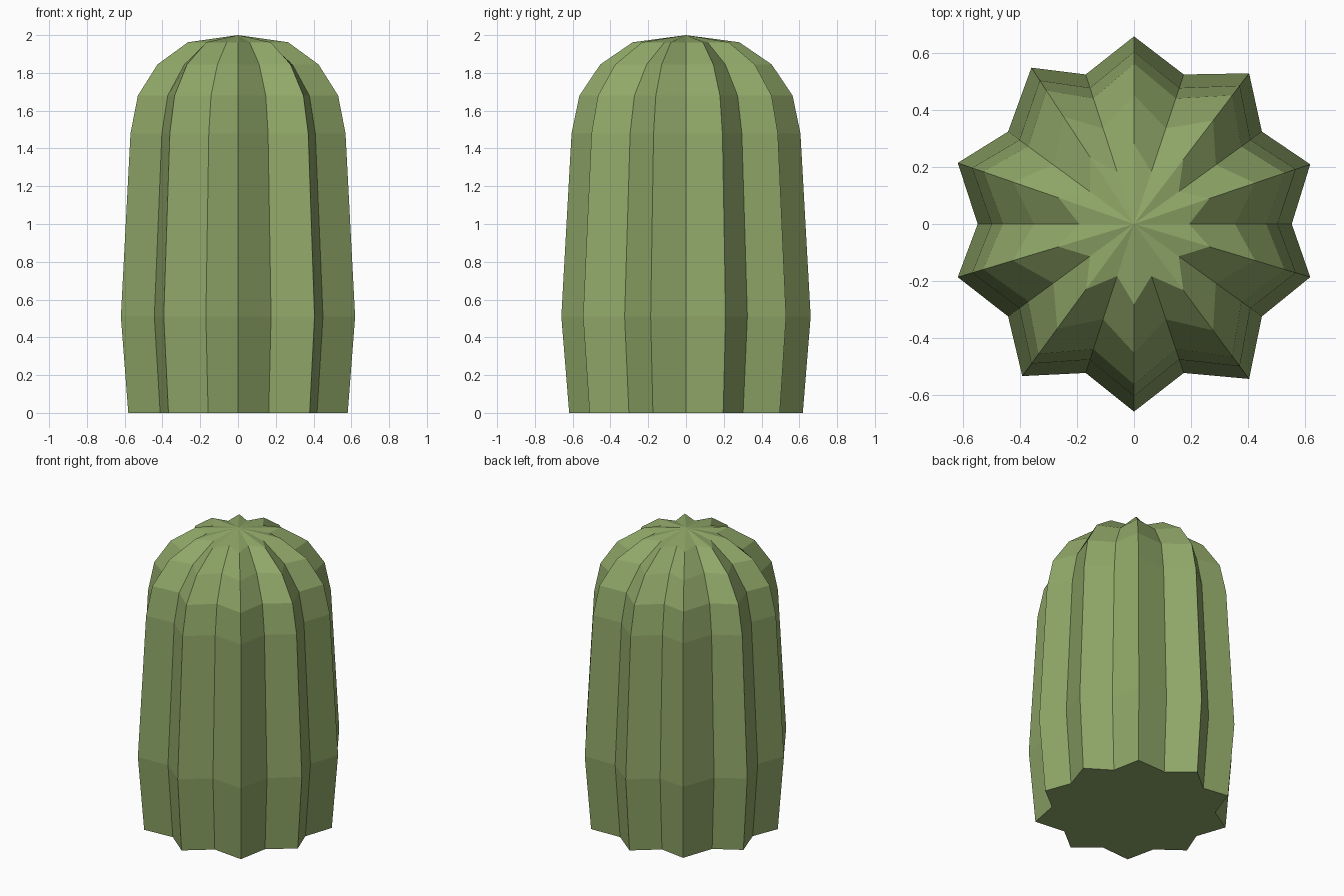
import bpy, bmesh

if "Cube" in bpy.data.objects:
    bpy.data.objects.remove(bpy.data.objects["Cube"])

# Slightly irregular ten-ribbed outline at the widest level: rib, groove, rib, ...
OUTLINE = [
    (0, .66), (-.17, .526), (-.361, .55), (-.443, .325), (-.62, .215),
    (-.55, 0), (-.62, -.187), (-.443, -.325), (-.393, -.535), (-.17, -.524),
    (0, -.66), (.175, -.524), (.405, -.545), (.45, -.325), (.62, -.187),
    (.555, 0), (.62, .21), (.45, .325), (.405, .53), (.175, .526),
]
# Height, rib scale, groove scale
LEVELS = [
    (0, .937, .93), (.51, 1, 1), (1.48, .918, .91),
    (1.68, .855, .84), (1.845, .687, .64), (1.962, .428, .35),
]

bm = bmesh.new()
rings = []
for z, rib, groove in LEVELS:
    ring = []
    for i, (x, y) in enumerate(OUTLINE):
        s = groove if i % 2 else rib
        ring.append(bm.verts.new((x * s, y * s, z)))
    rings.append(ring)

# Ribbed sides
n = len(OUTLINE)
for low, high in zip(rings, rings[1:]):
    for i in range(n):
        j = (i + 1) % n
        bm.faces.new((low[i], low[j], high[j], high[i]))

# Flat base and shallow pointed crown
bm.faces.new(rings[0][::-1])
tip = bm.verts.new((0, 0, 2))
for i in range(n):
    bm.faces.new((rings[-1][i], rings[-1][(i + 1) % n], tip))
bmesh.ops.recalc_face_normals(bm, faces=bm.faces)

mesh = bpy.data.meshes.new("cactus_body")
bm.to_mesh(mesh)
bm.free()

green = bpy.data.materials.new("cactus_green")
green.diffuse_color = (.28, .39, .14, 1)
green.use_nodes = True
green.node_tree.nodes["Principled BSDF"].inputs["Base Color"].default_value = green.diffuse_color
mesh.materials.append(green)
bpy.context.collection.objects.link(bpy.data.objects.new("cactus_body", mesh))
